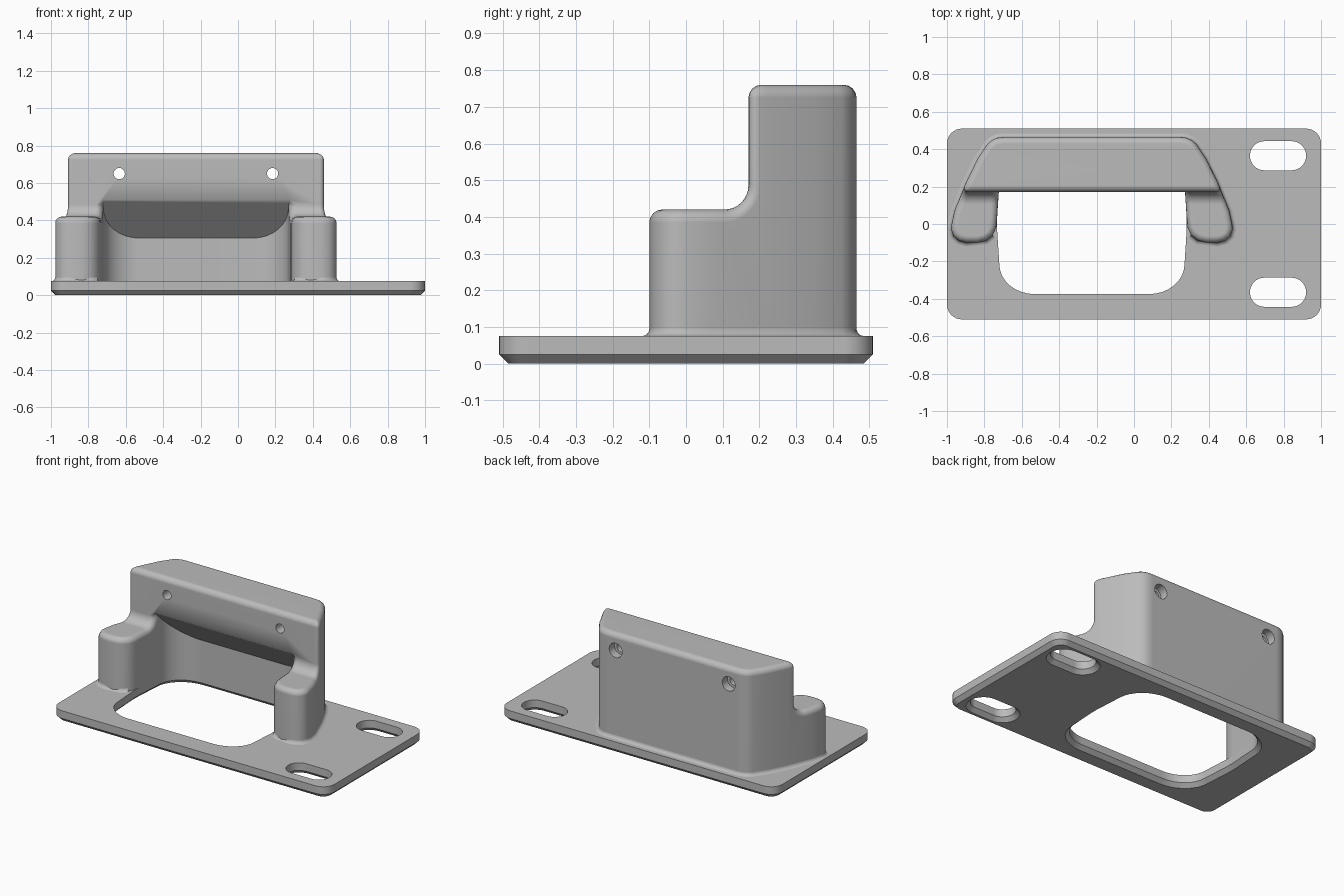
import bpy, bmesh, math

if "Cube" in bpy.data.objects:
    bpy.data.objects.remove(bpy.data.objects["Cube"], do_unlink=True)

CX = -0.225      # centre line of the housing
PLATE = 0.075    # plate thickness

grey = bpy.data.materials.new("plain grey")
grey.use_nodes = True
grey.diffuse_color = (0.5, 0.5, 0.5, 1)
grey.node_tree.nodes["Principled BSDF"].inputs["Base Color"].default_value = (0.5, 0.5, 0.5, 1)


def loft(name, loops, closed=True):
    """Skin matching loops of 3D points; closed lofts get end caps."""
    bm = bmesh.new()
    rings = [[bm.verts.new(p) for p in loop] for loop in loops]
    n = len(rings[0])
    for a, b in zip(rings, rings[1:]):
        for i in range(n if closed else n - 1):
            j = (i + 1) % n
            bm.faces.new((a[i], a[j], b[j], b[i]))
    if closed:
        bm.faces.new(rings[0][::-1])
        bm.faces.new(rings[-1])
        bmesh.ops.recalc_face_normals(bm, faces=bm.faces)
    mesh = bpy.data.meshes.new(name)
    bm.to_mesh(mesh)
    bm.free()
    mesh.materials.append(grey)
    obj = bpy.data.objects.new(name, mesh)
    bpy.context.scene.collection.objects.link(obj)
    return obj


def cut(obj, cutter):
    """Subtract the cutter from obj, then delete the cutter."""
    mod = obj.modifiers.new("cut", 'BOOLEAN')
    mod.operation, mod.solver, mod.object = 'DIFFERENCE', 'EXACT', cutter
    bpy.context.view_layer.update()
    deps = bpy.context.evaluated_depsgraph_get()
    mesh = bpy.data.meshes.new_from_object(obj.evaluated_get(deps))
    obj.modifiers.clear()
    obj.data = mesh
    bpy.data.objects.remove(cutter, do_unlink=True)


def smooth(obj):
    obj.data.shade_smooth()
    obj.data.set_sharp_from_angle(angle=math.radians(38))
    mod = obj.modifiers.new("even shading", 'WEIGHTED_NORMAL')
    mod.keep_sharp = True


def offset(path, d, closed=True):
    """Move a counter-clockwise path outward by d."""
    out, n = [], len(path)
    for i, (x, y) in enumerate(path):
        p = path[i - 1] if closed or i else path[0]
        q = path[(i + 1) % n] if closed or i < n - 1 else path[-1]
        e, f = (x - p[0], y - p[1]), (q[0] - x, q[1] - y)
        units = [(v[0] / math.hypot(*v), v[1] / math.hypot(*v)) for v in (e, f) if math.hypot(*v) > 1e-6]
        tx, ty = sum(u[0] for u in units), sum(u[1] for u in units)
        k = len(units) / (tx * tx + ty * ty)
        out.append((x + d * ty * k, y - d * tx * k))
    return out


def stack(name, path, layers):
    """Prism whose outline is offset at each (height, offset) layer."""
    return loft(name, [[(x, y, z) for x, y in offset(path, d)] for z, d in layers])


def mirrored(half):
    """Full counter-clockwise outline from a right half, listed back to front."""
    return [(CX - u, y) for u, y in half] + [(CX + u, y) for u, y in reversed(half)]


def rounded_rect(cx, cy, hx, hy, r, steps=8):
    pts = []
    for k, (sx, sy) in enumerate(((1, 1), (-1, 1), (-1, -1), (1, -1))):
        for i in range(steps + 1):
            a = math.pi / 2 * (k + i / steps)
            pts.append((cx + sx * (hx - r) + r * math.cos(a), cy + sy * (hy - r) + r * math.sin(a)))
    return pts


# Outlines: outer wall, and the rounded opening with slightly bowed sides
back_wall = [(0.47, 0.465), (0.505, 0.461), (0.535, 0.448), (0.56, 0.425), (0.61, 0.35),
             (0.672, 0.225), (0.735, 0.07), (0.75, 0), (0.752, -0.03), (0.74, -0.065),
             (0.71, -0.09), (0.67, -0.1)]
arm_inner = [(0.507, 0.03), (0.512, -0.02), (0.53, -0.06), (0.565, -0.088)]
corner = [(0.305 + 0.19 * math.sin(a), 0.215 + 0.16 * math.cos(a))
          for a in (math.pi / 2 * i / 8 for i in range(9))]
opening_half = corner + [(0.507, 0.03), (0.507, -0.03)] + [(u, -y) for u, y in reversed(corner)]

# Base plate with a chamfered lower edge, an opening and two slots
plate = stack("base_plate", rounded_rect(0, 0, 1, 0.51, 0.08),
              [(0, -0.025), (0.025, 0), (PLATE, 0)])
flare = [(-0.01, 0.035), (0.025, 0), (0.1, 0)]
cut(plate, stack("opening_cutter", mirrored(opening_half), flare))
for side in (-1, 1):
    cut(plate, stack("slot_cutter", rounded_rect(0.77, side * 0.365, 0.15, 0.078, 0.0775), flare))
smooth(plate)

# Housing: tall back block with two lower arms
housing = stack("housing", mirrored(back_wall), [(0.07, 0), (0.76, 0)])

# Step in front of the block, with a concave fillet
R = 0.065
step = [(0.17, 1), (0.17, 0.42 + R)]
for i in range(1, 9):
    a = math.pi / 2 * i / 8
    step.append((0.17 - R + R * math.cos(a), 0.42 + R - R * math.sin(a)))
step += [(-0.6, 0.42), (-0.6, 1)]
cut(housing, loft("step_cutter", [[(x, y, z) for y, z in step] for x in (-1.5, 1.5)]))

# Cavity between the arms, closed above by a sloped underside
cavity = mirrored(corner + arm_inner + [(0.9, -0.178)])
cut(housing, loft("cavity_cutter", [[(x, y, 0) for x, y in cavity],
                                    [(x, y, 0.68 - y) for x, y in cavity]]))

# Round the upper edges, leaving the sloped underside crisp
bm = bmesh.new()
bm.from_mesh(housing.data)
bmesh.ops.remove_doubles(bm, verts=bm.verts, dist=0.0002)


def on_slope(v):
    return abs(v.co.z + v.co.y - 0.68) < 0.001


rims = [e for e in bm.edges
        if len(e.link_faces) == 2
        and min(v.co.z for v in e.verts) > 0.41
        and e.calc_face_angle(0) > math.radians(38)
        and not all(on_slope(v) for v in e.verts)]
bmesh.ops.bevel(bm, geom=rims, offset=0.035, offset_type='OFFSET', segments=4,
                profile=0.5, affect='EDGES', clamp_overlap=False)
bm.to_mesh(housing.data)
bm.free()

# Screw holes, counterbored from the back
for side in (-1, 1):
    for radius, y0 in ((0.03, 0.0), (0.047, 0.41)):
        ring = [(CX + side * 0.41 + radius * math.cos(a), 0.65 + radius * math.sin(a))
                for a in (math.tau * i / 24 for i in range(24))]
        cut(housing, loft("hole_cutter", [[(x, y, z) for x, z in ring] for y in (y0, 0.6)]))
smooth(housing)

# Small fillet where the housing meets the plate
foot = mirrored(back_wall)
n = len(back_wall)
tips = arm_inner[:1:-1]
left = [(CX - u, y) for u, y in tips]
right = [(CX + u, y) for u, y in reversed(tips)]
path = right + foot[n:] + foot[:n] + left
layers = []
for i in range(5):
    a = math.pi / 2 * i / 4
    z = PLATE + 0.02 * (1 - math.cos(a))
    layers.append([(x, y, z) for x, y in offset(path, 0.02 * (1 - math.sin(a)), False)])
smooth(loft("foot_fillet", layers, closed=False))
